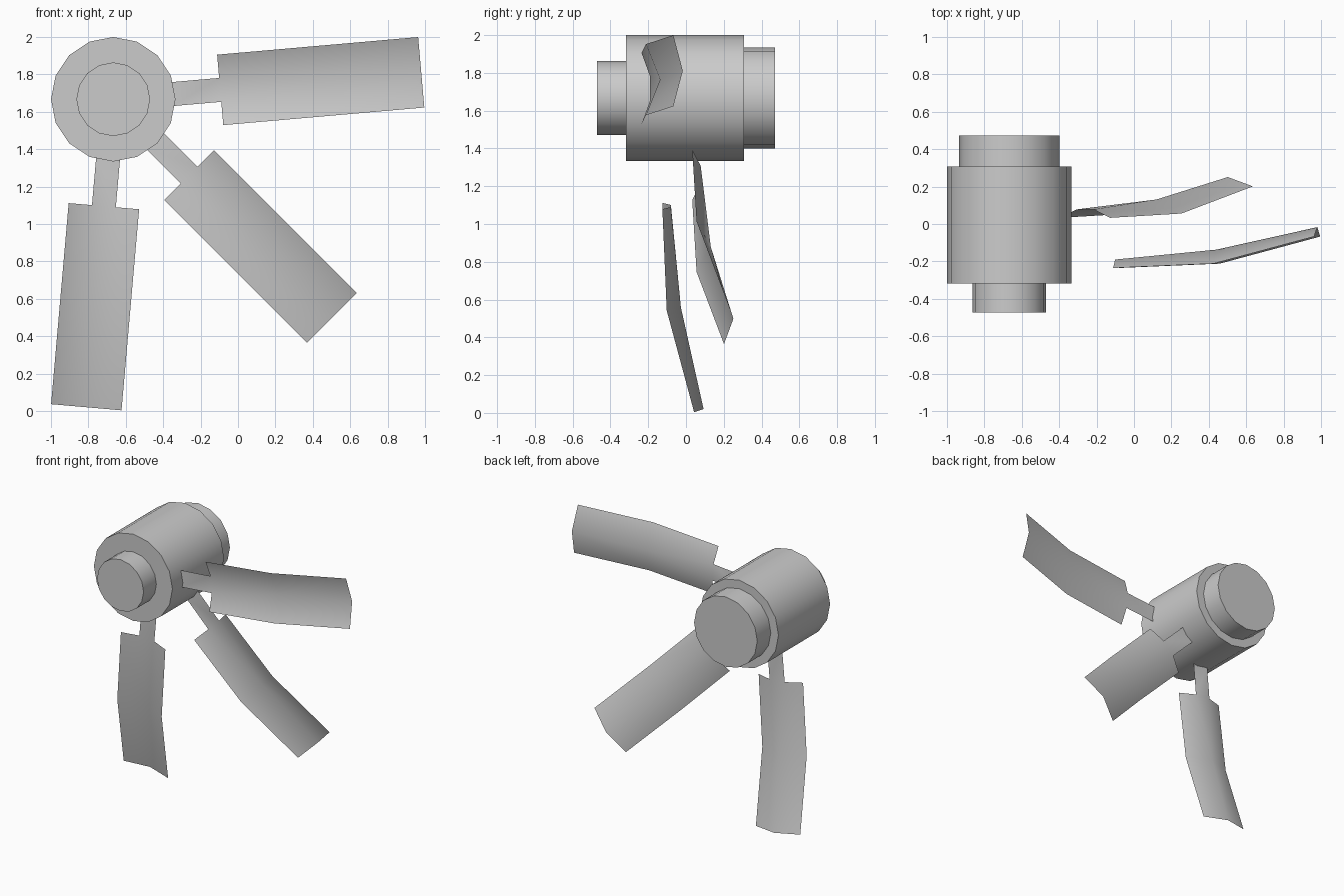
import bpy, bmesh
from math import radians, cos, sin, pi
from mathutils import Vector

cube = bpy.data.objects.get("Cube")
if cube:
    bpy.data.objects.remove(cube, do_unlink=True)

grey = bpy.data.materials.new("plain grey")
grey.use_nodes = True
colour = (0.6, 0.6, 0.6, 1)
grey.diffuse_color = colour
grey.node_tree.nodes["Principled BSDF"].inputs["Base Color"].default_value = colour

HUB_X, HUB_Z = -0.667, 1.667


def finish(name, bm, angle):
    mesh = bpy.data.meshes.new(name)
    bm.to_mesh(mesh)
    bm.free()
    mesh.materials.append(grey)
    ob = bpy.data.objects.new(name, mesh)
    bpy.context.collection.objects.link(ob)
    bpy.ops.object.select_all(action='DESELECT')
    ob.select_set(True)
    bpy.context.view_layer.objects.active = ob
    bpy.ops.object.shade_smooth_by_angle(angle=radians(angle))
    return ob


# Hub: one stepped profile (radius, y) turned about the y axis
profile = [(0.197, -0.472), (0.197, -0.317), (0.333, -0.317),
           (0.333, 0.308), (0.268, 0.308), (0.268, 0.472)]
SIDES = 16
bm = bmesh.new()
rings = []
for r, y in profile:
    rings.append([bm.verts.new((HUB_X + r * cos(2 * pi * i / SIDES), y,
                                HUB_Z + r * sin(2 * pi * i / SIDES)))
                  for i in range(SIDES)])
for a, b in zip(rings, rings[1:]):
    for i in range(SIDES):
        j = (i + 1) % SIDES
        bm.faces.new((a[i], a[j], b[j], b[i]))
bm.faces.new(rings[0])
bm.faces.new(rings[-1])
bmesh.ops.recalc_face_normals(bm, faces=bm.faces)
finish("hub", bm, 40)


# Blade: flat neck, then a sheet folded along its middle and bent backwards
def blade(name, angle, y0):
    along = Vector((cos(radians(angle)), 0, sin(radians(angle))))
    across = Vector((-along.z, 0, along.x))
    bm = bmesh.new()

    def row(dist, points):
        return [bm.verts.new(Vector((HUB_X, y0 + y, HUB_Z)) + along * dist + across * w)
                for w, y in points]

    half, neck = 0.189, 0.064
    root = row(0.315, [(-neck, 0), (neck, 0)])
    start = row(0.574, [(-half, -0.045), (-neck, 0), (neck, 0), (half, -0.045)])
    mid = row(1.113, [(-half, -0.022), (0, 0.053), (half, -0.022)])
    tip = row(1.653, [(-half, 0.123), (0, 0.173), (half, 0.123)])
    for face in [(root[0], start[1], start[2], root[1]),
                 (start[0], mid[0], mid[1], start[1]),
                 (start[1], mid[1], start[2]),
                 (start[2], mid[1], mid[2], start[3]),
                 (mid[0], tip[0], tip[1], mid[1]),
                 (mid[1], tip[1], tip[2], mid[2])]:
        bm.faces.new(face)
    finish(name, bm, 60)


blade("front_blade", 5, -0.19)
blade("middle_blade", -95, -0.08)
blade("rear_blade", -45, 0.078)
